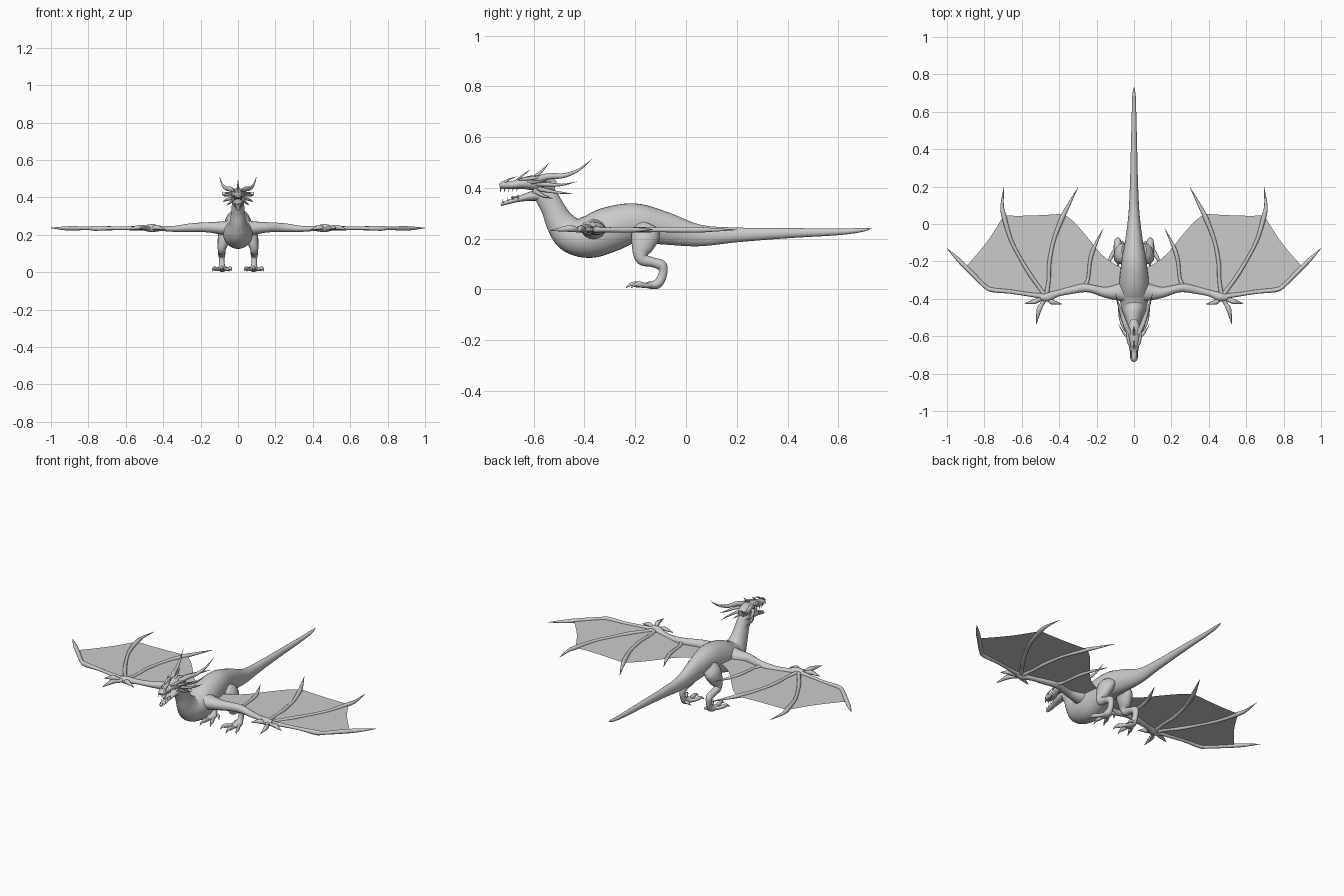
import bpy, bmesh, math
from mathutils import Vector


def spline(rows, steps):
    """Catmull-Rom interpolation of rows of numbers."""
    out = []
    for i in range(len(rows) - 1):
        a, b, c, d = (rows[max(0, min(len(rows) - 1, i + k))] for k in (-1, 0, 1, 2))
        for s in range(steps):
            t = s / steps
            out.append([0.5 * (2 * q + (r - p) * t + (2 * p - 5 * q + 4 * r - u) * t * t
                               + (3 * q - p - 3 * r + u) * t ** 3)
                        for p, q, r, u in zip(a, b, c, d)])
    return out + [list(rows[-1])]


def add_tube(bm, rows, sides, steps):
    """Loft ellipses through rows of (x, y, z, half width, half height)."""
    rows = spline(rows, steps)
    pts = [Vector(r[:3]) for r in rows]
    span = (pts[-1] - pts[0]).normalized()
    ref = Vector((1, 0, 0)) if abs(span.x) < 0.72 else Vector((0, 1, 0))
    rings = []
    for i, r in enumerate(rows):
        t = (pts[min(i + 1, len(pts) - 1)] - pts[max(i - 1, 0)]).normalized()
        u = (ref - t * ref.dot(t)).normalized()
        v = t.cross(u)
        w, h = max(r[3], 0.0006), max(r[4], 0.0006)
        rings.append([bm.verts.new(pts[i] + u * w * math.cos(a) + v * h * math.sin(a))
                      for a in (2 * math.pi * k / sides for k in range(sides))])
    for a, b in zip(rings, rings[1:]):
        for k in range(sides):
            n = (k + 1) % sides
            bm.faces.new((a[k], a[n], b[n], b[k]))
    bm.faces.new(rings[0])
    bm.faces.new(rings[-1])


def finish(name, bm, mirror):
    me = bpy.data.meshes.new(name)
    bm.to_mesh(me)
    bm.free()
    for p in me.polygons:
        p.use_smooth = len(p.vertices) == 4
    ob = bpy.data.objects.new(name, me)
    bpy.context.collection.objects.link(ob)
    if mirror:
        ob.modifiers.new("Mirror", 'MIRROR').use_mirror_merge = False
    return ob


def part(name, tubes, mirror=True, sides=12, steps=5):
    bm = bmesh.new()
    for rows in tubes:
        add_tube(bm, rows, sides, steps)
    bmesh.ops.recalc_face_normals(bm, faces=bm.faces)
    return finish(name, bm, mirror)


def spike(r, *pts):
    """Rows of a pointed tube: radius falls from r to zero."""
    n = len(pts) - 1
    return [(*p, r * (1 - (i / n) ** 1.5), r * (1 - (i / n) ** 1.5)) for i, p in enumerate(pts)]


# Body, neck and tail in one loft
part("body", [[
    (0, .73, .24, .001, .001), (0, .69, .234, .009, .008), (0, .6, .227, .012, .013),
    (0, .4, .222, .017, .020), (0, .2, .215, .022, .029), (0, .05, .213, .030, .043),
    (0, -.08, .240, .046, .064), (0, -.2, .262, .066, .077), (0, -.3, .237, .078, .089),
    (0, -.38, .208, .080, .084), (0, -.45, .216, .066, .072), (0, -.495, .262, .046, .057),
    (0, -.525, .320, .037, .046), (0, -.555, .370, .032, .044), (0, -.60, .395, .026, .030)]],
    mirror=False, sides=28, steps=6)

# Head
part("skull", [[(0, -.515, .405, .018, .022), (0, -.55, .414, .032, .032), (0, -.60, .420, .036, .030),
                (0, -.645, .418, .029, .022), (0, -.69, .411, .021, .015),
                (0, -.715, .412, .022, .017), (0, -.735, .408, .010, .008)]],
     mirror=False, sides=20)
part("lower_jaw", [[(0, -.56, .375, .030, .026), (0, -.62, .366, .026, .017), (0, -.665, .354, .019, .010),
                    (0, -.705, .343, .016, .008), (0, -.73, .334, .007, .005)]],
     mirror=False, sides=16)
part("tongue", [[(0, -.60, .378, .012, .006), (0, -.65, .367, .011, .004), (0, -.69, .362, .004, .003)]],
     mirror=False, sides=8)
part("teeth", [spike(.004, (.019 - .002 * i, -.665 - .016 * i, .402), (.019 - .002 * i, -.668 - .016 * i, .384))
               for i in range(5)] +
     [spike(.004, (.017 - .003 * i, -.66 - .02 * i, .355 - .006 * i), (.017 - .003 * i, -.663 - .02 * i, .375 - .006 * i))
      for i in range(4)], sides=6, steps=2)
part("brow_and_nostril", [
    [(.018, -.66, .432, .004, .003), (.029, -.63, .436, .008, .007), (.034, -.59, .441, .007, .006),
     (.038, -.56, .452, .001, .001)],
    spike(.006, (.014, -.715, .420), (.015, -.70, .433), (.017, -.665, .445))], sides=8)
part("eye", [[(.024, -.628, .424, .001, .001), (.028, -.618, .424, .008, .008), (.030, -.606, .424, .001, .001)]],
     sides=10)

# Horns and frill spikes
part("main_horn", [spike(.015, (.022, -.59, .432), (.045, -.54, .446), (.066, -.48, .449),
                         (.086, -.42, .473), (.1, -.37, .515))], sides=10)
part("crest_spikes", [spike(.008, (0, -.60, .44), (0, -.57, .465), (0, -.54, .498)),
                      spike(.006, (0, -.665, .43), (0, -.645, .448), (0, -.615, .472))],
     mirror=False, sides=8)
part("cheek_spikes", [
    spike(.010, (.028, -.585, .415), (.060, -.545, .414), (.078, -.49, .412), (.085, -.43, .425)),
    spike(.009, (.028, -.58, .397), (.058, -.54, .388), (.074, -.49, .381), (.078, -.44, .376)),
    spike(.008, (.026, -.59, .385), (.048, -.56, .368), (.060, -.52, .358)),
    spike(.007, (.030, -.61, .422), (.058, -.58, .424), (.086, -.53, .425))], sides=8)

# Wing arm and fingers
Z = .235
part("wing_arm", [[(.02, -.36, .236, .065, .050), (.08, -.365, .236, .046, .037), (.15, -.366, .24, .029, .028),
                   (.22, -.348, .24, .022, .024), (.27, -.342, .237, .023, .022), (.34, -.355, .232, .020, .016),
                   (.41, -.372, .234, .017, .014), (.46, -.39, .236, .024, .022), (.50, -.392, .236, .016, .014)]],
     sides=16)
part("wing_fingers", [
    [(.46, -.39, Z, .016, .015), (.56, -.377, Z, .011, .010), (.66, -.362, Z, .011, .009),
     (.76, -.352, Z, .012, .014), (.80, -.33, Z, .011, .010), (.89, -.24, Z, .012, .012),
     (.94, -.19, Z, .011, .009), (1.0, -.13, .237, .001, .001)],
    [(.47, -.39, Z, .013, .013), (.51, -.335, Z, .010, .009), (.556, -.27, Z, .011, .012),
     (.61, -.18, Z, .009, .009), (.66, -.08, Z, .010, .010), (.695, .04, Z, .013, .012),
     (.705, .10, Z, .009, .008), (.695, .20, Z, .001, .001)],
    [(.47, -.39, Z, .013, .013), (.456, -.30, Z, .010, .009), (.453, -.21, Z, .011, .012),
     (.43, -.09, Z, .010, .009), (.385, .03, Z, .013, .012), (.35, .10, Z, .009, .008),
     (.30, .195, Z, .001, .001)],
    [(.265, -.34, Z, .014, .014), (.245, -.29, Z, .009, .009), (.235, -.20, Z, .010, .011),
     (.215, -.13, Z, .010, .009), (.165, -.025, Z, .001, .001)]], sides=10)

# Wrist claws
for_hand = []
for mid, tip, dz in (((.508, -.46), (.522, -.535), 0), ((.535, -.415), (.585, -.425), -.006),
                     ((.435, -.418), (.385, -.428), -.006)):
    for_hand.append([(.475, -.395, Z, .015, .014), (*[(a + b) / 2 for a, b in zip((.475, -.395), mid)], Z, .011, .010),
                     (*mid, .240, .013, .013), (*tip, .232 + dz, .001, .001)])
part("wrist_claws", for_hand, sides=8)

# Wing membrane: one flat sheet with scalloped trailing edge
edge = [(.03, -.36), (.15, -.365), (.27, -.345), (.41, -.375), (.47, -.39), (.66, -.362), (.77, -.352), (.90, -.23)]
for scallop in ([(.90, -.23), (.83, -.15), (.775, -.08), (.73, -.01), (.697, .045)],
                [(.697, .045), (.60, .044), (.48, .048), (.38, .055)],
                [(.38, .055), (.32, .01), (.25, -.07), (.19, -.145), (.12, -.205), (.03, -.25)]):
    edge += [tuple(p) for p in spline(scallop, 4)][1:]
bm = bmesh.new()
f = bm.faces.new([bm.verts.new((x, y, Z)) for x, y in edge])
f.normal_update()
if f.normal.z < 0:
    f.normal_flip()
bmesh.ops.triangulate(bm, faces=[f])
finish("wing_membrane", bm, True)

# Legs
part("leg", [[(.045, -.145, .245, .025, .045), (.064, -.158, .215, .036, .056), (.075, -.170, .175, .034, .046),
              (.084, -.178, .14, .025, .031), (.087, -.168, .117, .021, .024), (.087, -.13, .107, .020, .019),
              (.087, -.097, .095, .019, .021), (.087, -.090, .07, .015, .017), (.086, -.10, .038, .016, .018),
              (.085, -.117, .020, .024, .018), (.085, -.15, .017, .020, .013), (.085, -.165, .015, .006, .006)]],
     sides=16)
toes = []
for dx in (-1, 0, 1):
    k = 1 - .2 * abs(dx)
    toes.append([(.085 + dx * .010, -.13, .018, .012, .012), (.085 + dx * .028, -.13 - .035 * k, .016, .010, .010),
                 (.085 + dx * .040, -.13 - .065 * k, .020, .010, .012), (.085 + dx * .047, -.13 - .087 * k, .020, .006, .007),
                 (.085 + dx * .053, -.13 - .108 * k, .006, .001, .001)])
toes.append([(.085, -.105, .022, .010, .010), (.06, -.10, .020, .008, .008), (.045, -.115, .003, .001, .001)])
part("foot_toes", toes, sides=10)
